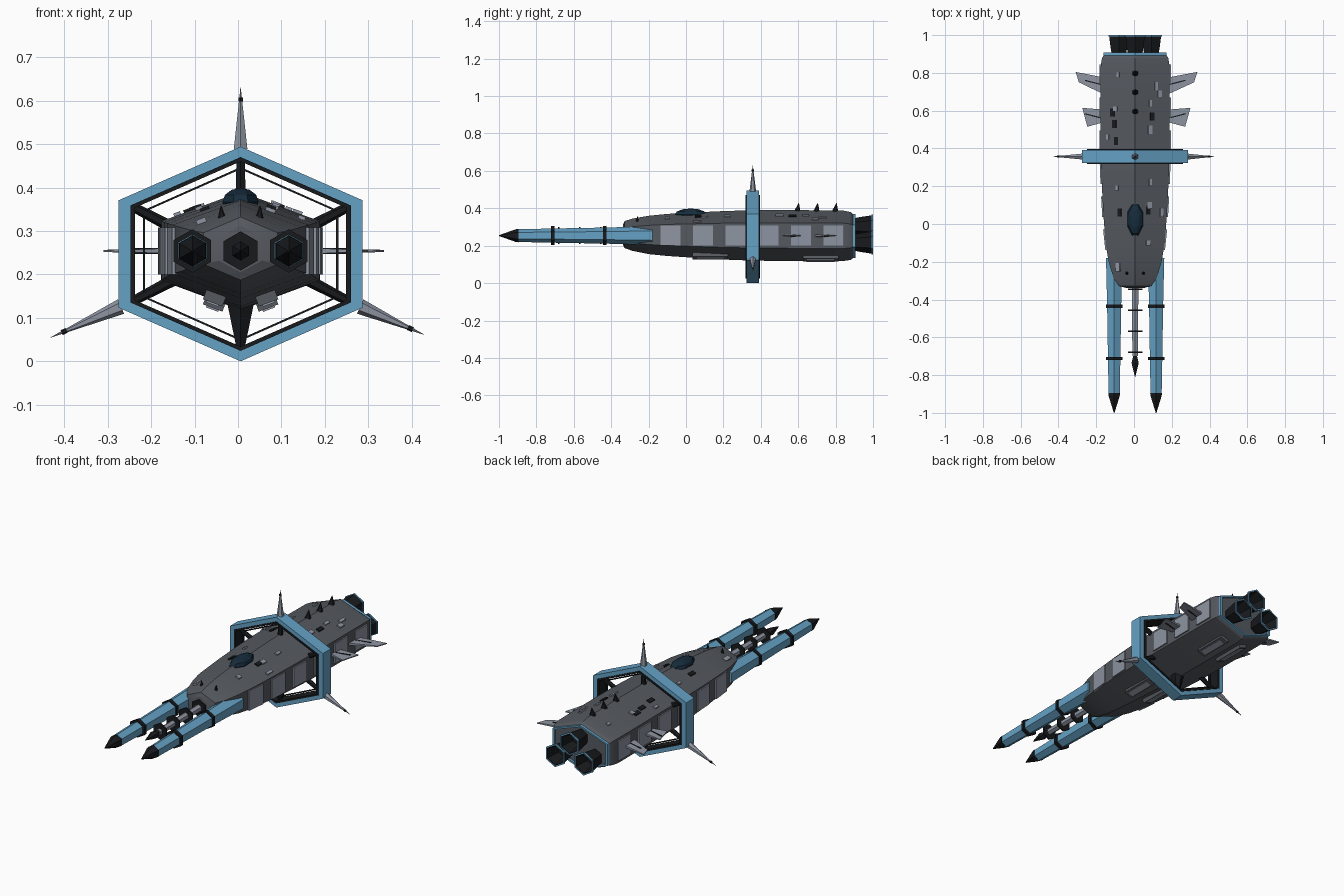
import bpy, bmesh, math
from mathutils import Vector, Matrix, Euler

if "Cube" in bpy.data.objects:
    bpy.data.objects.remove(bpy.data.objects["Cube"])

X0, ZC, YR = 0.006, 0.254, 0.357      # hull axis, ring position
C30 = math.cos(math.radians(30))


def material(name, r, g, b):
    m = bpy.data.materials.new(name)
    m.diffuse_color = (r, g, b, 1)
    m.use_nodes = True
    m.node_tree.nodes["Principled BSDF"].inputs["Base Color"].default_value = m.diffuse_color
    return m


HULL = material("hull_grey", 0.09, 0.10, 0.115)
LIGHT = material("light_grey", 0.27, 0.30, 0.36)
BLACK = material("black", 0.009, 0.010, 0.012)
BLUE = material("blue", 0.13, 0.36, 0.56)
GLASS = material("canopy_glass", 0.008, 0.025, 0.045)


def finish(name, bm, mat):
    bmesh.ops.recalc_face_normals(bm, faces=bm.faces)
    me = bpy.data.meshes.new(name)
    bm.to_mesh(me)
    bm.free()
    me.materials.append(mat)
    ob = bpy.data.objects.new(name, me)
    ob.location.x = X0
    bpy.context.collection.objects.link(ob)
    return ob


def loft(name, rows, mat, closed=False):
    """Pointed-top hexagons along y; each row is (y, half width, half height, x, z)."""
    bm = bmesh.new()
    rings = []
    for y, hw, hh, cx, cz in rows:
        rings.append([bm.verts.new((cx + hw / C30 * math.cos(math.radians(90 + 60 * k)), y,
                                    cz + hh * math.sin(math.radians(90 + 60 * k)))) for k in range(6)])
    pairs = list(zip(rings, rings[1:])) + ([(rings[-1], rings[0])] if closed else [])
    for a, b in pairs:
        for k in range(6):
            bm.faces.new((a[k], a[(k + 1) % 6], b[(k + 1) % 6], b[k]))
    if not closed:
        bm.faces.new(rings[0])
        bm.faces.new(rings[-1])
    return finish(name, bm, mat)


def hex_rod(name, x, z, pts, mat):
    return loft(name, [(y, r * C30, r, x, z) for y, r in pts], mat)


def hex_frame(name, y0, y1, outer, inner, x, z, mat):
    """Hexagonal tube; outer and inner are (half width, half height)."""
    return loft(name, [(y0, *outer, x, z), (y1, *outer, x, z), (y1, *inner, x, z), (y0, *inner, x, z)], mat, True)


def cone(name, a, b, r1, r2, mat, sides=6):
    a, b = Vector(a), Vector(b)
    bm = bmesh.new()
    bmesh.ops.create_cone(bm, cap_ends=True, segments=sides, radius1=r1, radius2=r2, depth=(b - a).length,
                          matrix=Matrix.Translation((a + b) / 2) @ (b - a).to_track_quat('Z', 'Y').to_matrix().to_4x4())
    return finish(name, bm, mat)


def box(name, loc, size, mat, rot=(0, 0, 0)):
    bm = bmesh.new()
    bmesh.ops.create_cube(bm, size=1, matrix=Matrix.LocRotScale(Vector(loc), Euler(rot), Vector(size)))
    return finish(name, bm, mat)


# Hull: y, half width, top, bottom
STATIONS = [(-0.338, 0.05, 0.312, 0.205), (-0.328, 0.085, 0.332, 0.187), (-0.285, 0.115, 0.345, 0.172),
            (-0.2, 0.14, 0.36, 0.155), (-0.1, 0.157, 0.37, 0.145), (0.05, 0.168, 0.378, 0.135),
            (0.2, 0.176, 0.385, 0.126), (0.36, 0.182, 0.39, 0.12), (0.6, 0.183, 0.39, 0.118),
            (0.84, 0.182, 0.388, 0.118), (0.88, 0.175, 0.38, 0.124), (0.895, 0.165, 0.367, 0.135)]


def hull_at(y):
    for a, b in zip(STATIONS, STATIONS[1:]):
        if a[0] <= y <= b[0]:
            t = (y - a[0]) / (b[0] - a[0])
            return [p + (q - p) * t for p, q in zip(a[1:], b[1:])]


def on_slope(name, x, y, size, mat, top=True):
    """Box lying on one of the four sloping hull faces."""
    hw, zt, zb = hull_at(y)
    drop = (zt - zb) / 4
    z = zt - abs(x) / hw * drop if top else zb + abs(x) / hw * drop
    ang = math.copysign(math.atan2(drop, hw), x) * (1 if top else -1)
    return box(name, (x, y, z), size, mat, (0, ang, 0))


hull = loft("hull", [(y, hw, (zt - zb) / 2, 0, (zt + zb) / 2) for y, hw, zt, zb in STATIONS], HULL)
bpy.context.view_layer.objects.active = hull
hull.select_set(True)
bpy.ops.object.shade_smooth_by_angle(angle=math.radians(24))

# Rear trim and three nozzles
hex_frame("rear_trim", 0.892, 0.907, (0.167, 0.118), (0.155, 0.109), 0, 0.251, BLUE)
for i, (x, z) in enumerate([(0, 0.303), (-0.086, 0.217), (0.086, 0.217)]):
    hex_rod(f"nozzle_{i}", x, z, [(0.88, 0.04), (0.93, 0.05), (0.997, 0.06), (0.997, 0.053), (0.925, 0.035)], BLACK)
    hex_frame(f"nozzle_rim_{i}", 0.992, 1.0, (0.055, 0.0635), (0.049, 0.0565), x, z, BLUE)

# Twin forward barrels
for s, side in ((-1, "left"), (1, "right")):
    x = 0.111 * s
    hex_rod(f"barrel_{side}", x, ZC, [(-0.18, 0.05), (-0.25, 0.048), (-0.43, 0.043), (-0.71, 0.038), (-0.9, 0.034)], BLUE)
    hex_rod(f"barrel_tip_{side}", x, ZC, [(-0.895, 0.036), (-0.91, 0.034), (-1.0, 0.002)], BLACK)
    for j, y in enumerate((-0.435, -0.712)):
        hex_rod(f"barrel_band_{side}_{j}", x, ZC, [(y - 0.009, 0.05), (y + 0.009, 0.05)], BLACK)

# Central probe
hex_rod("probe_rod", 0, ZC, [(-0.3, 0.02), (-0.7, 0.017)], LIGHT)
hex_rod("probe_tip", 0, ZC, [(-0.7, 0.012), (-0.735, 0.022), (-0.81, 0.001)], BLACK)
for j, y in enumerate((-0.345, -0.457, -0.567, -0.68)):
    hex_rod(f"probe_disc_{j}", 0, ZC, [(y - 0.004, 0.045), (y + 0.004, 0.045)], BLACK)

# Hexagonal ring, lining and inner wire frame
RZ = 0.247
hex_frame("ring", YR - 0.034, YR + 0.034, (0.281, 0.247), (0.25, 0.22), 0, RZ, BLUE)
hex_frame("ring_lining", YR - 0.039, YR + 0.039, (0.254, 0.223), (0.243, 0.213), 0, RZ, BLACK)
hex_frame("ring_wire", YR - 0.006, YR + 0.006, (0.225, 0.2), (0.22, 0.195), 0, RZ, BLACK)

# Struts from hull to ring, spikes on every other ring corner
for k in range(6):
    a = math.radians(90 + 60 * k)
    dx, dz = math.cos(a) / C30, math.sin(a)
    cone(f"strut_{k}", (0.15 * dx, YR, RZ + 0.115 * dz), (0.247 * dx, YR, RZ + 0.216 * dz),
         0.035 if k == 3 else 0.014, 0.011, BLACK)
    if k % 2 == 0:
        end = {0: 1.55, 2: 1.555, 4: 1.5}[k]
        pt = lambda f: (0.281 * dx * f, YR, RZ + 0.247 * dz * f)
        cone(f"ring_spike_{k}", pt(0.98), pt(end), 0.018, 0.0005, LIGHT)
        cone(f"spike_band_{k}", pt(end - 0.13), pt(end - 0.09), 0.006, 0.006, BLACK)

# Canopy
bm = bmesh.new()
bmesh.ops.create_uvsphere(bm, u_segments=8, v_segments=6, radius=1,
                          matrix=Matrix.LocRotScale(Vector((0, 0.025, 0.367)), Euler((0, 0, math.pi / 8)).to_quaternion(),
                                                    Vector((1, 1, 1))) @ Matrix.Scale(1, 4))
for v in bm.verts:
    v.co = Vector((v.co.x * 0.045, 0.025 + (v.co.y - 0.025) * 0.092, 0.367 + (v.co.z - 0.367) * 0.032))
finish("canopy", bm, GLASS)

# Dorsal and nose cones
for j, y in enumerate((0.595, 0.697, 0.797)):
    cone(f"dorsal_cone_{j}", (0, y, 0.38), (0, y + 0.008, 0.428), 0.018, 0.001, BLACK)
for s in (-1, 1):
    cone(f"nose_cone_{s}", (0.043 * s, -0.26, 0.325), (0.045 * s, -0.26, 0.358), 0.011, 0.001, BLACK)

# Wings: x beyond hull, y
WINGS = {"rear": [(0.17, 0.685), (0.17, 0.775), (0.33, 0.805), (0.312, 0.75)],
         "mid": [(0.17, 0.54), (0.17, 0.605), (0.293, 0.615), (0.265, 0.515)]}
for s, side in ((-1, "left"), (1, "right")):
    f = 0.955 if s < 0 else 1.0
    for nm, outline in WINGS.items():
        bm = bmesh.new()
        lo, hi = ([bm.verts.new((x * s * f, y, ZC + h * (1.3 if x < 0.2 else 0.5))) for x, y in outline]
                  for h in (-0.005, 0.005))
        bm.faces.new(lo)
        bm.faces.new(hi)
        for k in range(4):
            bm.faces.new((lo[k], lo[(k + 1) % 4], hi[(k + 1) % 4], hi[k]))
        finish(f"wing_{nm}_{side}", bm, LIGHT)
        yc = 0.75 if nm == "rear" else 0.573
        box(f"wing_rib_{nm}_{side}", (0.225 * s, yc, ZC), (0.085, 0.006, 0.014), BLACK, (0, 0, 0.25 * s))

    # Side panels
    for j in range(6):
        y = -0.083 + 0.1745 * j
        w0, w1 = hull_at(y - 0.05)[0], hull_at(y + 0.05)[0]
        box(f"side_panel_{side}_{j}", (s * (w0 + w1) / 2, y, ZC), (0.014, 0.108, 0.108), LIGHT,
            (0, 0, -s * math.atan2(w1 - w0, 0.1)))

    # Belly pods
    for j, y in enumerate((0.13, 0.72)):
        on_slope(f"belly_pod_{side}_{j}", 0.058 * s, y, (0.048, 0.19, 0.036), HULL, False)
        on_slope(f"belly_pod_plate_{side}_{j}", 0.058 * s, y, (0.03, 0.15, 0.044), LIGHT, False)

# Small hull plates on the upper slopes
PLATES = [(-0.09, 0.79), (0.13, 0.69), (0.11, 0.73), (-0.105, 0.61), (0.08, 0.64), (0.08, 0.5), (-0.145, 0.46),
          (0.075, 0.1), (0.14, 0.06), (0.068, -0.1), (0.08, 0.22), (-0.09, -0.23), (-0.095, 0.19)]
for i, (x, y) in enumerate(PLATES):
    on_slope(f"hull_plate_{i}", x, y, (0.016 + 0.007 * (i % 2), 0.025 + 0.01 * (i % 3), 0.014), LIGHT)
VENTS = [(-0.11, 0.53), (-0.1, 0.44), (0.09, 0.57), (-0.082, 0.06), (0.07, 0.07), (-0.12, 0.59)]
for i, (x, y) in enumerate(VENTS):
    on_slope(f"hull_vent_{i}", x, y, (0.022, 0.042, 0.012), BLACK)
